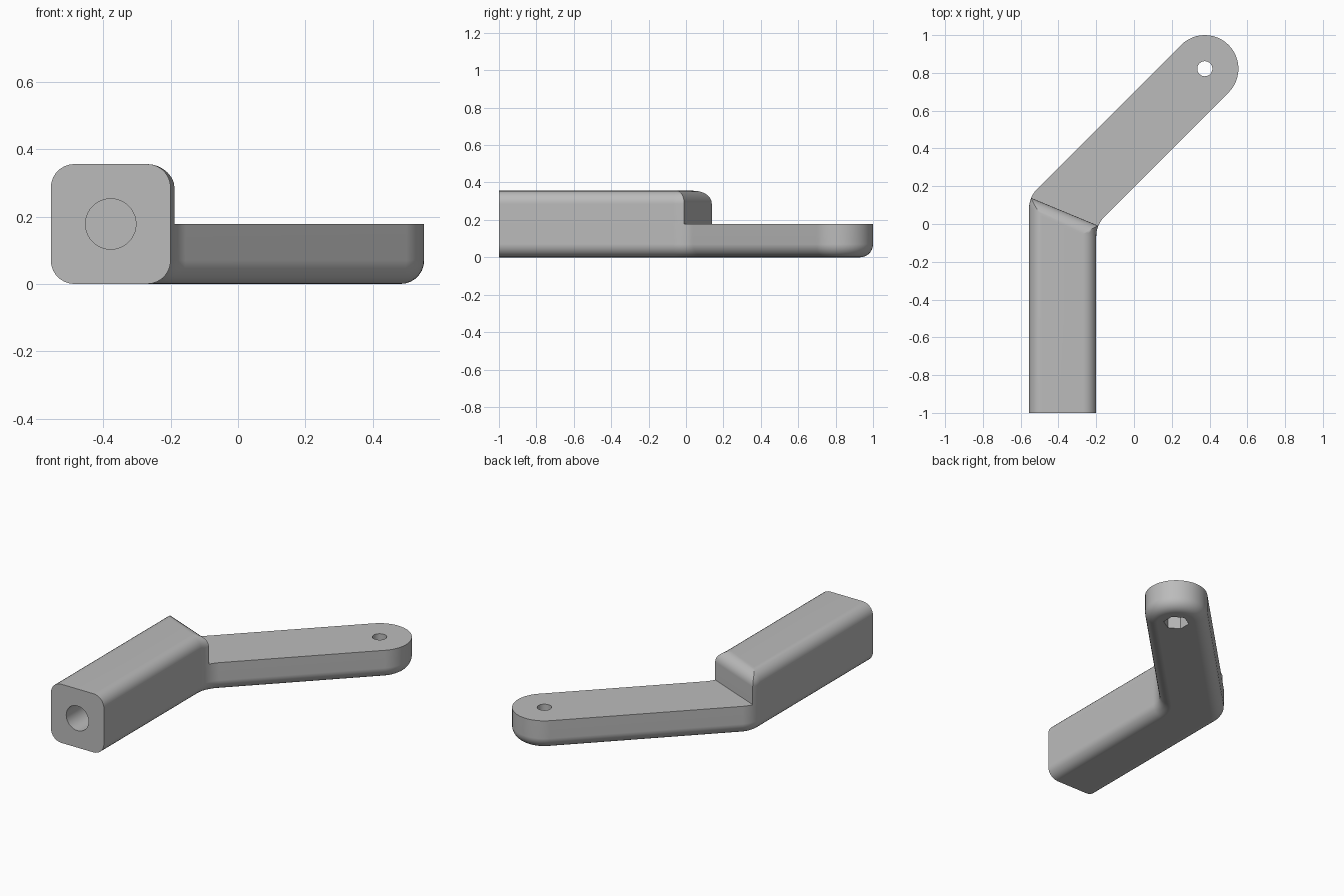
import bpy, bmesh
from math import sin, cos, asin, pi, radians
from mathutils import Vector

if "Cube" in bpy.data.objects:
    bpy.data.objects.remove(bpy.data.objects["Cube"])

HALF, FILLET, BEND_R = 0.178, 0.07, 0.15     # half width, edge fillet, bend radius
ARM_H, GRIP_H, FRONT = 0.178, 0.356, -1.0
BEND = Vector((-0.378, 0.069))               # where the two centre lines meet
PIVOT = Vector((0.375, 0.822))
MITRE = radians(157.5)                       # direction of the mitre line
STEPS, FILLET_STEPS = 8, 7

grey = bpy.data.materials.new("plain_grey")
grey.use_nodes = True
colour = (0.5, 0.5, 0.5, 1)
grey.diffuse_color = colour
grey.node_tree.nodes["Principled BSDF"].inputs["Base Color"].default_value = colour


def polar(a):
    return Vector((cos(a), sin(a)))


def arc(centre, radius, a0, a1, steps):
    return [centre + radius * polar(a0 + (a1 - a0) * i / steps) for i in range(steps + 1)]


outer_centre = BEND + polar(MITRE) * (HALF - BEND_R) / cos(pi / 8)
inner_centre = BEND - polar(MITRE) * (HALF + BEND_R) / cos(pi / 8)


def full_outline(d):
    """Bent lever outline, inset by d except at the flat front."""
    pts = [Vector((BEND.x - HALF + d, FRONT))]
    pts += arc(outer_centre, BEND_R - d, pi, pi * 3 / 4, STEPS)
    pts += arc(PIVOT, HALF - d, pi * 3 / 4, -pi / 4, 3 * STEPS)
    pts += arc(inner_centre, BEND_R + d, pi * 3 / 4, pi, STEPS)
    return pts + [Vector((BEND.x + HALF - d, FRONT))]


def grip_side(d, centre, radius):
    """Half of a bend arc, stopped at the mitre plane moved back by d."""
    normal = polar(MITRE - pi / 2)
    pts = []
    for i in range(STEPS // 2 + 1):
        phi = pi / 8 * (1 - 2 * i / STEPS)
        phi = min(pi / 8, max(phi, asin(min(1, d / radius))))
        p = centre + radius * polar(MITRE + phi)
        beyond = (p - BEND).dot(normal) + d
        if beyond > 0:
            p.y -= beyond / normal.y
        pts.append(p)
    return pts


def grip_outline(d):
    left = grip_side(d, outer_centre, BEND_R - d)
    right = grip_side(d, inner_centre, BEND_R + d)
    return ([Vector((BEND.x - HALF + d, FRONT))] + left + right[::-1]
            + [Vector((BEND.x + HALF - d, FRONT))])


bm = bmesh.new()


def ring(pts, z):
    return [bm.verts.new((p.x, p.y, z)) for p in pts]


def bridge(a, b):
    for i in range(len(a) - 1):
        bm.faces.new((a[i], a[i + 1], b[i + 1], b[i]))


# Lower body: rounded bottom edge, then straight walls
angles = [pi / 2 * i / FILLET_STEPS for i in range(FILLET_STEPS + 1)]
lower = [ring(full_outline(FILLET * (1 - sin(t))), FILLET * (1 - cos(t))) for t in angles]
lower.append(ring(full_outline(0), ARM_H))
bm.faces.new(lower[0])
for a, b in zip(lower, lower[1:]):
    bridge(a, b)

# Flat top of the arm, from mitre to mitre
top = lower[-1]
mid = 1 + STEPS // 2
bm.faces.new(top[mid:len(top) - mid])

# Raised grip: walls, mitred end and rounded top edge
upper = [top[:mid + 1] + top[-mid - 1:]]
upper += [ring(grip_outline(FILLET * (1 - cos(t))), GRIP_H - FILLET + FILLET * sin(t))
          for t in angles]
for a, b in zip(upper, upper[1:]):
    bridge(a, b)
bm.faces.new(upper[-1])

# Flat front face
rings = lower + upper[1:]
bm.faces.new([r[0] for r in rings] + [r[-1] for r in reversed(rings)])
bmesh.ops.remove_doubles(bm, verts=bm.verts, dist=1e-5)
bmesh.ops.recalc_face_normals(bm, faces=bm.faces)
mesh = bpy.data.meshes.new("lever_body")
bm.to_mesh(mesh)
bm.free()
mesh.materials.append(grey)
body = bpy.data.objects.new("lever_body", mesh)
bpy.context.collection.objects.link(body)


def drill(sides, radius, depth, location, rotation=(0, 0, 0)):
    bpy.ops.mesh.primitive_cylinder_add(vertices=sides, radius=radius, depth=depth,
                                        location=location, rotation=rotation)
    cutter = bpy.context.object
    cutter.name = "hole_cutter"
    cutter.hide_render = True
    cutter.data.materials.append(grey)
    bpy.ops.object.select_all(action="DESELECT")
    body.select_set(True)
    bpy.context.view_layer.objects.active = body
    cut = body.modifiers.new("hole", "BOOLEAN")
    cut.operation, cut.solver, cut.object = "DIFFERENCE", "EXACT", cutter
    bpy.ops.object.modifier_apply(modifier=cut.name)
    bpy.data.objects.remove(cutter)


# Grip bore, pivot hole and hexagonal nut pocket underneath
drill(40, 0.075, 1.6, (BEND.x, FRONT, GRIP_H / 2), (pi / 2, 0, 0))
drill(32, 0.04, 1, (*PIVOT, 0))
drill(6, 0.073, 0.16, (*PIVOT, 0))

# Smooth fillets, crisp corners
bpy.ops.object.shade_smooth_by_angle(angle=radians(30))
weighted = body.modifiers.new("even_shading", "WEIGHTED_NORMAL")
weighted.keep_sharp = True
